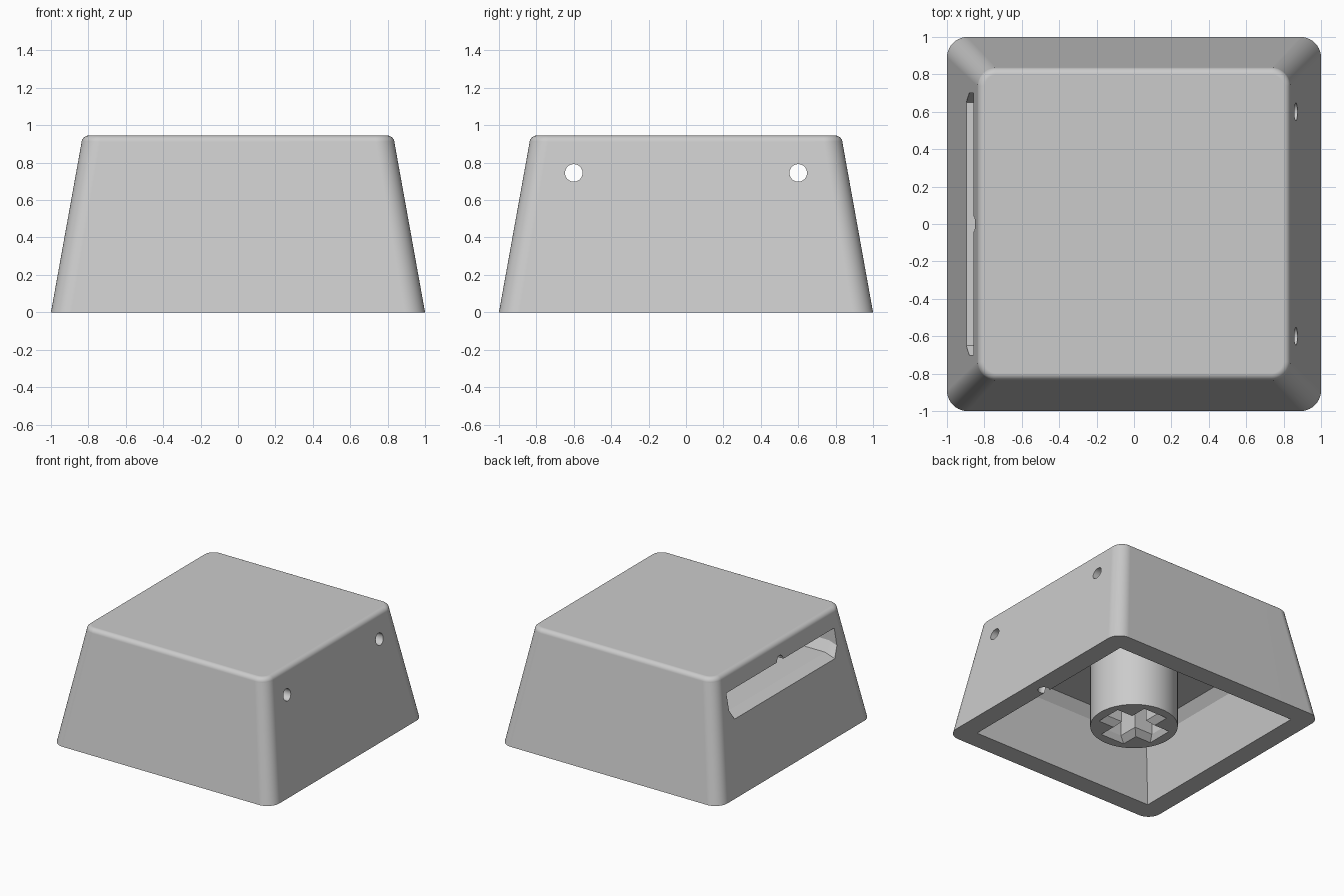
import bpy, bmesh, math
from mathutils import Matrix

if "Cube" in bpy.data.objects:
    bpy.data.objects.remove(bpy.data.objects["Cube"])

grey = bpy.data.materials.new("light grey plastic")
grey.use_nodes = True
colour = (0.6, 0.6, 0.6, 1)
grey.diffuse_color = colour
grey.node_tree.nodes["Principled BSDF"].inputs["Base Color"].default_value = colour


def rounded_rect(hx, hy, r, z, seg=10):
    """Closed loop of a rectangle with rounded corners; r = 0 keeps them sharp."""
    pts = []
    for i, (sx, sy) in enumerate([(1, 1), (-1, 1), (-1, -1), (1, -1)]):
        for k in range(seg + 1 if r else 1):
            a = (i + k / seg) * math.pi / 2
            pts.append((sx * (hx - r) + r * math.cos(a), sy * (hy - r) + r * math.sin(a), z))
    return pts


def circle(r, z, n=64):
    return [(r * math.cos(math.tau * k / n), r * math.sin(math.tau * k / n), z) for k in range(n)]


def loft(name, loops, matrix=Matrix()):
    """Closed solid skinned through equal-sized loops."""
    bm = bmesh.new()
    rows = [[bm.verts.new(p) for p in loop] for loop in loops]
    n = len(rows[0])
    for a, b in zip(rows, rows[1:]):
        for i in range(n):
            j = (i + 1) % n
            bm.faces.new((a[i], a[j], b[j], b[i]))
    bm.faces.new(rows[0][::-1])
    bm.faces.new(rows[-1])
    bm.transform(matrix)
    bmesh.ops.recalc_face_normals(bm, faces=bm.faces)
    mesh = bpy.data.meshes.new(name)
    bm.to_mesh(mesh)
    bm.free()
    mesh.materials.append(grey)
    obj = bpy.data.objects.new(name, mesh)
    bpy.context.collection.objects.link(obj)
    return obj


def activate(obj):
    bpy.ops.object.select_all(action="DESELECT")
    obj.select_set(True)
    bpy.context.view_layer.objects.active = obj


def cut(target, cutter):
    mod = target.modifiers.new("cut", "BOOLEAN")
    mod.operation, mod.solver, mod.object = "DIFFERENCE", "EXACT", cutter
    activate(target)
    bpy.ops.object.modifier_apply(modifier=mod.name)
    bpy.data.objects.remove(cutter)


def finish(obj):
    activate(obj)
    bpy.ops.object.shade_smooth_by_angle(angle=math.radians(16))
    obj.modifiers.new("weighted normals", "WEIGHTED_NORMAL").keep_sharp = True


def along_x(x, y, z):
    """Turns a z-axis shape to run along +x from the given point."""
    return Matrix.Translation((x, y, z)) @ Matrix.Rotation(math.pi / 2, 4, "Y")


# Tapered outer shell with a rolled top edge
top, roll, edge, steps = 0.945, 0.04, 0.837, 8
loops = [rounded_rect(1, 1, 0.11, 0)]
for k in range(steps + 1):
    a = k / steps * math.pi / 2
    inset = roll * (1 - math.cos(a))
    h = edge - inset
    loops.append(rounded_rect(h, h, 0.1 - inset, top - roll + roll * math.sin(a)))
shell = loft("cap_shell", loops)

# Underside cavity with a chamfered ceiling
cut(shell, loft("cavity_cutter", [rounded_rect(h, h, 0, z) for h, z in
                                  ((0.847, -0.05), (0.76, 0.475), (0.7, 0.555))]))

# Side pocket, open on the right wall: lead-in floor and chamfered lower corners
loops = []
for x, rise in ((-1.1, -0.067), (-0.81, 0.033), (0.72, 0.033)):
    low, mid = 0.57 + rise, 0.65 + rise
    loops.append([(x, y, z) for y, z in ((-0.65, low), (0.65, low), (0.7, mid),
                                         (0.7, 0.795), (-0.7, 0.795), (-0.7, mid))])
cut(shell, loft("pocket_cutter", loops))

# Finger notch above the pocket
cut(shell, loft("notch_cutter", [circle(0.04, 0, 32), circle(0.04, 0.5, 32)],
                along_x(-1.1, 0, 0.795)))

# Pin holes through the left wall
for y in (-0.6, 0.6):
    cut(shell, loft("pin_hole_cutter", [circle(0.047, 0, 32), circle(0.047, 0.5, 32)],
                    along_x(0.6, y, 0.745)))

# Small round recess in the inner edge of the left rim
cut(shell, loft("rim_recess_cutter", [circle(0.045, -0.05, 32), circle(0.045, 0.12, 32)],
                Matrix.Translation((0.87, -0.02, 0))))
finish(shell)

# Round mounting stem with a flared cross socket
stem = loft("stem", [circle(0.33, 0), circle(0.33, 0.58)])
arm, half, flare = 0.23, 0.065, 0.045
for swap in (False, True):
    loops = []
    for grow, z in ((2 * flare, -flare), (0, flare), (0, 0.42)):
        size = (arm + grow / 2, half + grow)
        loops.append(rounded_rect(*(size[::-1] if swap else size), 0, z))
    cut(stem, loft("socket_cutter", loops))
finish(stem)
